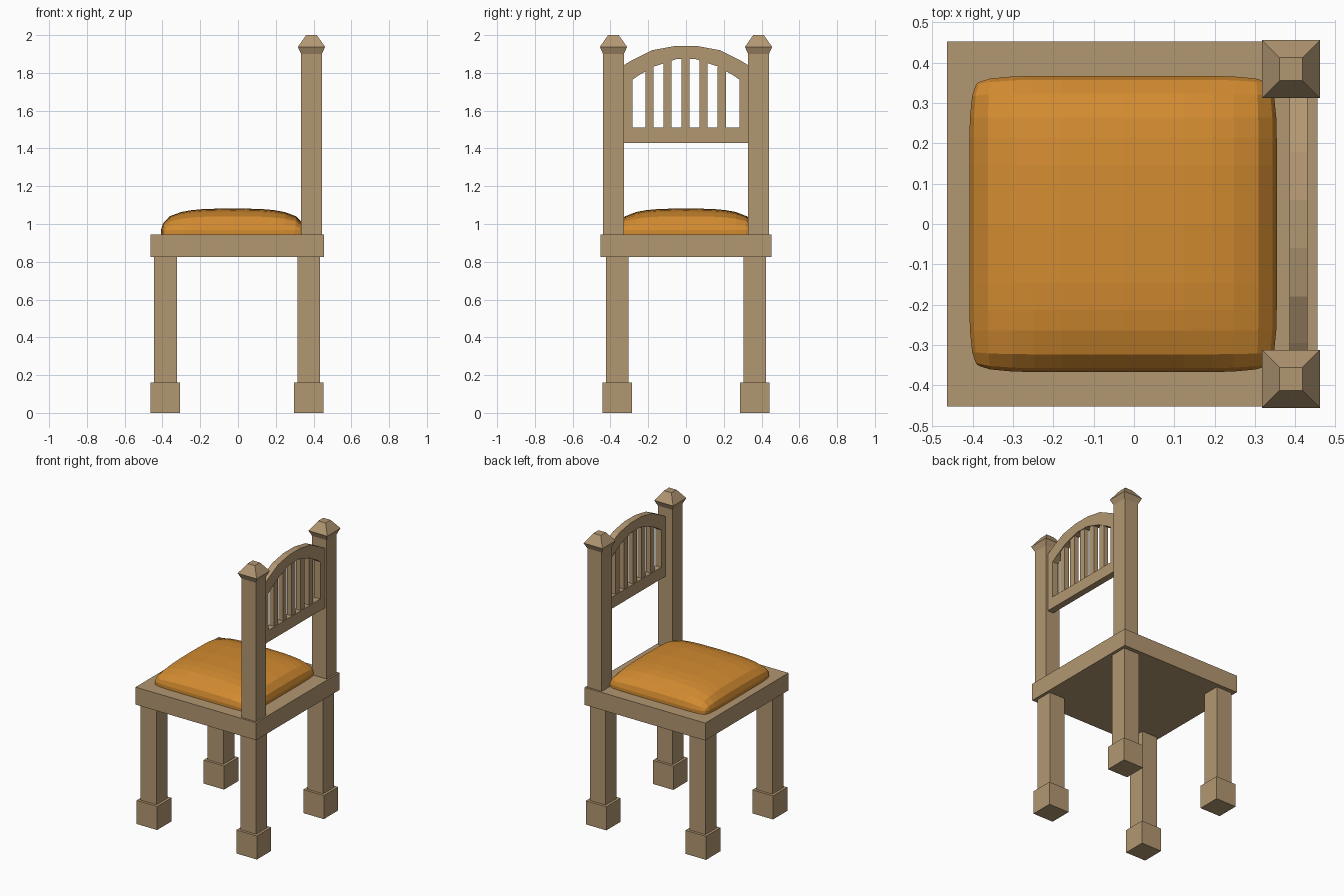
import bpy, bmesh

if "Cube" in bpy.data.objects:
    bpy.data.objects.remove(bpy.data.objects["Cube"])


def material(name, color):
    m = bpy.data.materials.new(name)
    m.diffuse_color = color
    m.use_nodes = True
    m.node_tree.nodes["Principled BSDF"].inputs["Base Color"].default_value = m.diffuse_color
    return m


WOOD = material("wood", (0.45, 0.31, 0.17, 1))
FABRIC = material("fabric", (0.65, 0.26, 0.03, 1))


def finish(bm, name, mat):
    bmesh.ops.recalc_face_normals(bm, faces=bm.faces)
    me = bpy.data.meshes.new(name)
    bm.to_mesh(me)
    bm.free()
    me.materials.append(mat)
    ob = bpy.data.objects.new(name, me)
    bpy.context.collection.objects.link(ob)
    return ob


def square_stack(name, cx, cy, profile, mat=WOOD):
    """Square column from (half_x, half_y, z) sections."""
    bm = bmesh.new()
    rings = [[bm.verts.new((cx + sx * hx, cy + sy * hy, z))
              for sx, sy in ((-1, -1), (1, -1), (1, 1), (-1, 1))]
             for hx, hy, z in profile]
    for a, b in zip(rings, rings[1:]):
        for i in range(4):
            j = (i + 1) % 4
            bm.faces.new((a[i], a[j], b[j], b[i]))
    bm.faces.new(rings[0][::-1])
    bm.faces.new(rings[-1])
    return finish(bm, name, mat)


# Seat board
square_stack("seat", -0.004, 0, [(0.459, 0.452, 0.825), (0.459, 0.452, 0.945)])

# Legs with block feet, and back posts with pointed caps
for side, s in (("left", -1), ("right", 1)):
    for end, x in (("front", -0.384), ("back", 0.375)):
        square_stack(f"{end}_leg_{side}", x, s * 0.364,
                     [(0.078, 0.078, 0), (0.078, 0.078, 0.162),
                      (0.06, 0.06, 0.162), (0.06, 0.06, 0.83)])
    square_stack(f"back_post_{side}", 0.389, s * 0.384,
                 [(0.055, 0.055, 0.94), (0.055, 0.055, 1.90),
                  (0.072, 0.072, 1.938), (0.028, 0.028, 2.0)])

# Arched back frame: outer and inner outlines (y, z), mirrored, given depth
outer = [(0.33, 1.43), (0.33, 1.84), (0.295, 1.862), (0.18, 1.92), (0.06, 1.942)]
inner = [(0.282, 1.51), (0.282, 1.765), (0.25, 1.787), (0.166, 1.835), (0.05, 1.873)]
bm = bmesh.new()
loops = []
for half in (outer, inner):
    pts = half + [(-y, z) for y, z in reversed(half)]
    for x in (0.385, 0.430):
        loops.append([bm.verts.new((x, y, z)) for y, z in pts])
o0, o1, i0, i1 = loops
for a, b in ((o0, o1), (o1, i1), (i1, i0), (i0, o0)):
    for k in range(len(a)):
        n = (k + 1) % len(a)
        bm.faces.new((a[k], a[n], b[n], b[k]))
finish(bm, "back_frame", WOOD)

# Slats
for k, top in zip(range(-2, 3), (1.83, 1.87, 1.885, 1.87, 1.83)):
    square_stack(f"back_slat_{k + 3}", 0.407, k * 0.0955 - 0.002,
                 [(0.017, 0.0215, 1.50), (0.017, 0.0215, top)])

# Domed cushion: grid whose height falls off towards each edge
falloff = [(0, 1), (0.4, 0.97), (0.58, 0.915), (0.72, 0.83), (0.88, 0.635), (0.973, 0.3), (1, 0)]
steps = [(-u, h) for u, h in falloff[:0:-1]] + falloff
n = len(steps)
bm = bmesh.new()
grid = []
for u, hu in steps:
    row = []
    for v, hv in steps:
        corner = 1 - 0.05 * (abs(u) * abs(v)) ** 8  # rounded plan corners
        row.append(bm.verts.new((-0.027 + 0.381 * u * corner, 0.367 * v * corner,
                                 0.967 + 0.116 * hu * hv)))
    grid.append(row)
for i in range(n - 1):
    for j in range(n - 1):
        bm.faces.new((grid[i][j], grid[i + 1][j], grid[i + 1][j + 1], grid[i][j + 1]))
rim = [e for e in bm.edges if e.is_boundary]
skirt = bmesh.ops.extrude_edge_only(bm, edges=rim)["geom"]
for v in skirt:
    if isinstance(v, bmesh.types.BMVert):
        v.co.z = 0.944
bmesh.ops.holes_fill(bm, edges=[e for e in bm.edges if e.is_boundary], sides=0)
finish(bm, "cushion", FABRIC)
